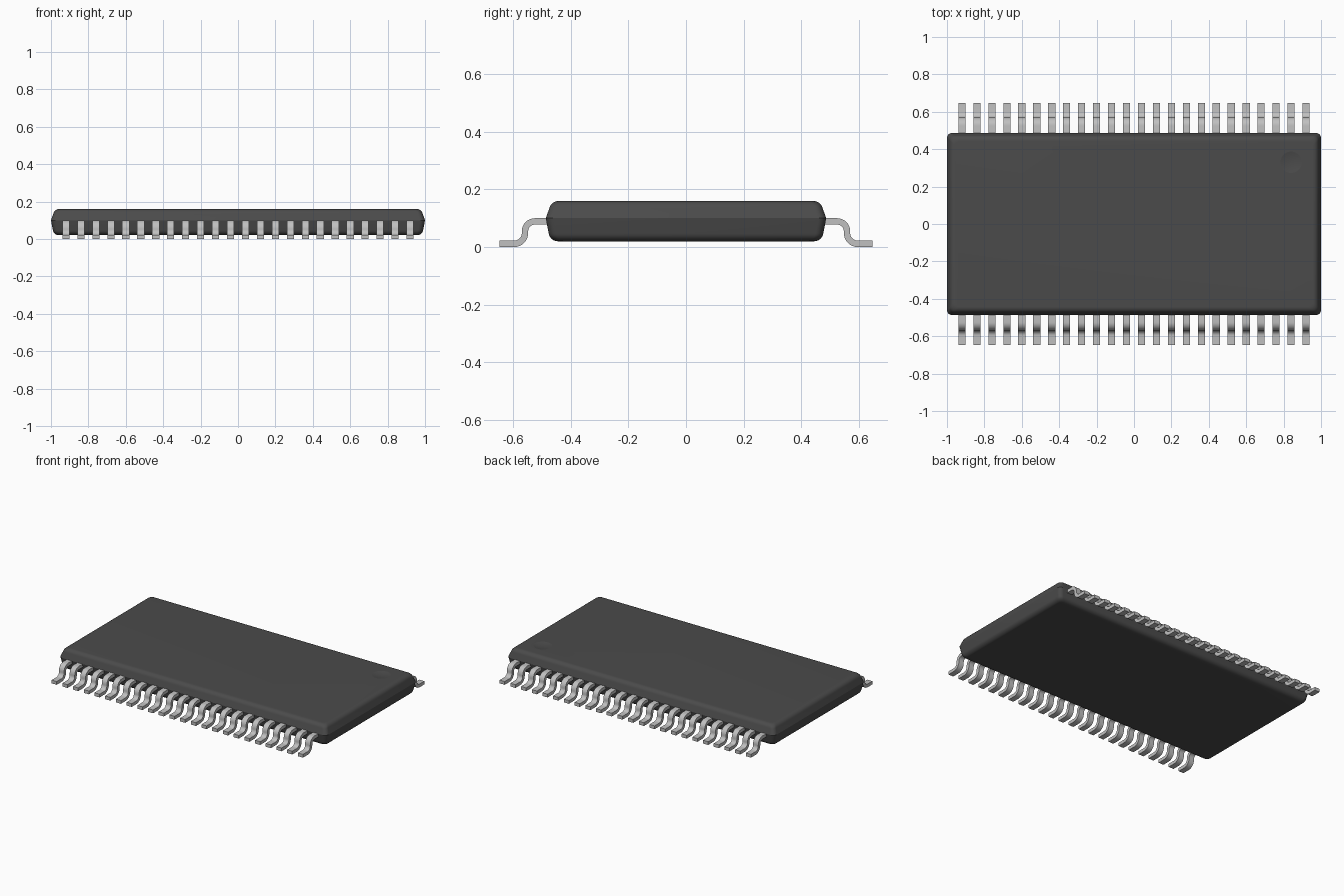
import bpy, bmesh
from math import sin, cos, radians

cube = bpy.data.objects.get("Cube")
if cube:
    bpy.data.objects.remove(cube, do_unlink=True)


def make_material(name, rgb):
    mat = bpy.data.materials.new(name)
    mat.use_nodes = True
    mat.diffuse_color = (*rgb, 1)
    mat.node_tree.nodes["Principled BSDF"].inputs["Base Color"].default_value = (*rgb, 1)
    return mat


def mesh_from(bm, name, mat):
    bmesh.ops.recalc_face_normals(bm, faces=bm.faces[:])
    mesh = bpy.data.meshes.new(name)
    bm.to_mesh(mesh)
    bm.free()
    mesh.materials.append(mat)
    return mesh


def add_object(name, mesh):
    obj = bpy.data.objects.new(name, mesh)
    bpy.context.collection.objects.link(obj)
    return obj


def loft(rings):
    """Skin a stack of closed rings and cap both ends."""
    bm = bmesh.new()
    rows = [[bm.verts.new(p) for p in ring] for ring in rings]
    n = len(rows[0])
    for a, b in zip(rows, rows[1:]):
        for i in range(n):
            j = (i + 1) % n
            bm.faces.new((a[i], a[j], b[j], b[i]))
    bm.faces.new(rows[0])
    bm.faces.new(rows[-1])
    return bm


def arc(cx, cy, r, start, end, steps):
    angles = [radians(start + (end - start) * i / steps) for i in range(steps + 1)]
    return [(cx + r * cos(a), cy + r * sin(a)) for a in angles]


def smooth(obj, angle):
    bpy.ops.object.select_all(action="DESELECT")
    obj.select_set(True)
    bpy.context.view_layer.objects.active = obj
    bpy.ops.object.shade_smooth_by_angle(angle=radians(angle))


plastic = make_material("dark grey plastic", (0.07, 0.07, 0.07))
metal = make_material("light grey metal", (0.53, 0.53, 0.53))

# Body: rounded rectangles following a profile, widest at the parting line
HALF_X, HALF_Y, CORNER = 1.0, 0.487, 0.027
TOP, PARTING, BOTTOM, ROUND = 0.16, 0.10, 0.02, 0.032


def rounded_rectangle(inset, z):
    x, y = HALF_X - inset - CORNER, HALF_Y - inset - CORNER
    corners = ((x, y, 0), (-x, y, 90), (-x, -y, 180), (x, -y, 270))
    return [(px, py, z) for cx, cy, a in corners
            for px, py in arc(cx, cy, CORNER, a, a + 90, 6)]


lower = arc(-0.042, BOTTOM + ROUND, ROUND, -90, -8, 7)
upper = arc(-0.044, TOP - ROUND, ROUND, 14, 90, 7)
profile = lower + [(0, PARTING)] + upper
body = add_object("body", mesh_from(
    loft([rounded_rectangle(-x, z) for x, z in profile]), "body", plastic))

# Pin one marker: shallow spherical dish cut in the top
DISH_R, DEPTH = 0.057, 0.006
ball_r = (DISH_R ** 2 + DEPTH ** 2) / (2 * DEPTH)
dish_rings = []
for t in (0.1, 0.35, 0.6, 0.8, 1.0, 1.1):
    r = DISH_R * t
    z = TOP - DEPTH + ball_r - (ball_r ** 2 - r ** 2) ** 0.5
    dish_rings.append([(x, y, z) for x, y in arc(0.84, 0.33, r, 0, 360, 40)[:-1]])
cutter = add_object("marker_cutter", mesh_from(loft(dish_rings), "marker_cutter", plastic))
cutter.hide_render = True
cut = body.modifiers.new("marker", "BOOLEAN")
cut.operation = "DIFFERENCE"
cut.solver = "EXACT"
cut.object = cutter
bpy.context.view_layer.objects.active = body
bpy.ops.object.modifier_apply(modifier=cut.name)
bpy.data.objects.remove(cutter, do_unlink=True)
smooth(body, 16)
for edge in body.data.edges:
    ends = [body.data.vertices[i].co for i in edge.vertices]
    if all((v.x - 0.84) ** 2 + (v.y - 0.33) ** 2 < 0.01 and v.z > TOP - 0.0005 for v in ends):
        edge.use_edge_sharp = True

# Lead: gull-wing strip with a flat shoulder, two bends and a flat foot
THICK, WIDTH = 0.011, 0.019


def offset_path(side):
    d = side * THICK
    return ([(0.45, 0.089 + d)]
            + arc(0.525, 0.055, 0.034 + d, 90, 0, 8)
            + arc(0.597, 0.049, 0.038 - d, 180, 270, 8)
            + [(0.648, 0.011 + d)])


lead_rings = [[(-WIDTH, *a), (WIDTH, *a), (WIDTH, *b), (-WIDTH, *b)]
              for a, b in zip(offset_path(1), offset_path(-1))]
lead_mesh = mesh_from(loft(lead_rings), "lead", metal)

# Two facing rows of leads sharing one mesh
PER_SIDE, PITCH = 24, 0.08
for row, turn in (("back", 0), ("front", 180)):
    for i in range(PER_SIDE):
        lead = add_object(f"{row}_lead_{i + 1}", lead_mesh)
        lead.location.x = (i - (PER_SIDE - 1) / 2) * PITCH
        lead.rotation_euler.z = radians(turn)
smooth(lead, 30)
